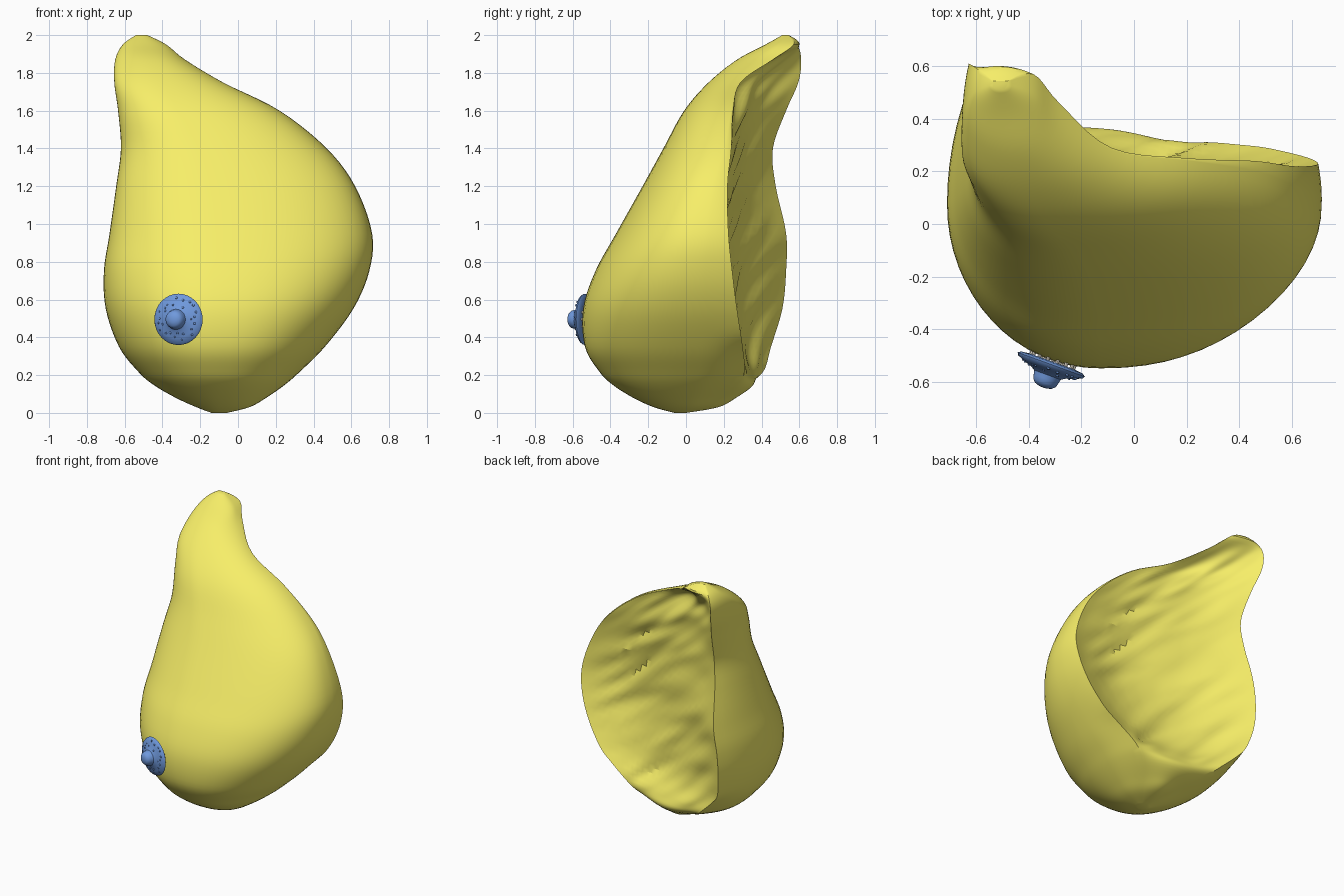
import bpy, bmesh, math, random
from mathutils import Vector, noise

if "Cube" in bpy.data.objects:
    bpy.data.objects.remove(bpy.data.objects["Cube"])

random.seed(4)


def material(name, rgb):
    m = bpy.data.materials.new(name)
    m.diffuse_color = (*rgb, 1)
    m.use_nodes = True
    m.node_tree.nodes["Principled BSDF"].inputs["Base Color"].default_value = m.diffuse_color
    return m


def make(name, bm, mat, angle):
    bmesh.ops.recalc_face_normals(bm, faces=bm.faces)
    me = bpy.data.meshes.new(name)
    bm.to_mesh(me)
    bm.free()
    me.materials.append(mat)
    ob = bpy.data.objects.new(name, me)
    bpy.context.collection.objects.link(ob)
    bpy.ops.object.select_all(action='DESELECT')
    ob.select_set(True)
    bpy.context.view_layer.objects.active = ob
    bpy.ops.object.shade_smooth_by_angle(angle=math.radians(angle))
    return ob


yellow = material("yellow_tissue", (0.93, 0.86, 0.14))
blue = material("blue_disc", (0.16, 0.32, 0.72))
beige = material("beige_ducts", (0.85, 0.79, 0.68))

# Body sections: z, left x, right x, front y, front peak x,
# widest y, left rim y, right rim y, depth of the hollow back
rows = [
    (0.00, -.14, -.06, -.06, -.10, -.02, .00, .00, 0),
    (0.03, -.22, .06, -.17, -.10, .00, .10, .10, -.07),
    (0.08, -.33, .15, -.28, -.10, .02, .19, .18, -.08),
    (0.15, -.45, .25, -.39, -.10, .05, .32, .27, -.06),
    (0.22, -.53, .33, -.46, -.11, .07, .41, .31, .02),
    (0.35, -.63, .46, -.535, -.12, .08, .45, .30, .10),
    (0.55, -.70, .61, -.545, -.13, .08, .51, .27, .15),
    (0.75, -.71, .695, -.48, -.13, .08, .53, .245, .17),
    (0.95, -.68, .71, -.37, -.13, .10, .53, .225, .17),
    (1.20, -.645, .62, -.23, -.16, .14, .475, .22, .13),
    (1.40, -.62, .47, -.12, -.22, .20, .46, .24, .09),
    (1.60, -.635, .22, -.01, -.32, .24, .53, .25, .09),
    (1.75, -.655, -.08, .12, -.40, .28, .595, .29, .08),
    (1.87, -.65, -.28, .27, -.45, .42, .61, .46, .04),
    (1.95, -.61, -.38, .42, -.50, .50, .59, .57, -.02),
    (2.00, -.54, -.48, .51, -.51, .53, .545, .545, 0),
]


def spline(u):
    i = min(int(u), len(rows) - 2)
    t = u - i
    a, b, c, d = (rows[min(max(k, 0), len(rows) - 1)] for k in range(i - 1, i + 3))
    return [0.5 * (2 * q + (r - p) * t + (2 * p - 5 * q + 4 * r - s) * t * t
                   + (3 * q - p - 3 * r + s) * t ** 3) for p, q, r, s in zip(a, b, c, d)]


def section(u):
    z, xl, xr, yf, px, yw, yl, yr, dep = spline(u)
    w = xr - xl
    low = 0.2 * max(0, 1 - z / 0.4)
    lx, rx = xl + (0.06 + low) * w, xr - (0.01 + low) * w
    pts = []
    # left flank from rim to widest point
    for k in range(6):
        s = 1 - k / 6
        pts.append((xl + (lx - xl) * s * s, yw + (yl - yw) * s, z))
    # rounded front
    n = 32
    for k in range(n + 1):
        a = math.pi * k / n
        c, s = math.cos(a), math.sin(a)
        e = 2 / 2.1 if c > 0 else 2 / 2.3
        rad = px - xl if c > 0 else xr - px
        x = px - math.copysign(abs(c) ** e, c) * rad
        pts.append((x, yw - (yw - yf) * max(s, 0) ** e, z))
    # right flank
    for k in range(1, 7):
        s = k / 6
        pts.append((xr + (rx - xr) * s * s, yw + (yr - yw) * s, z))
    # hollow back with slanting ridges
    m = 30
    for k in range(1, m):
        t = k / m
        x = rx + (lx - rx) * t
        ridge = noise.noise(Vector(((z + 0.75 * x) * 11, (x - 0.75 * z) * 1.8, 3)))
        fade = min(1, 4 * t * (1 - t) * 1.6) * min(1, max(0, dep) / 0.06)
        y = yr + (yl - yr) * t - dep * 4 * t * (1 - t) + 0.035 * ridge * fade
        pts.append((x, y, z))
    return pts


# Main tissue body
bm = bmesh.new()
steps = 5 * (len(rows) - 1)
rings = [[bm.verts.new(p) for p in section(i / 5)] for i in range(steps + 1)]
for r0, r1 in zip(rings, rings[1:]):
    for j in range(len(r0)):
        k = (j + 1) % len(r0)
        bm.faces.new((r0[j], r0[k], r1[k], r1[j]))
bm.faces.new(rings[0])
bm.faces.new(rings[-1])
make("tissue_body", bm, yellow, 32)

# Frame of the front disc
axis = Vector((-0.34, -0.94, 0)).normalized()
frame = axis.to_track_quat('Z', 'Y').to_matrix().to_4x4()
frame.translation = (-0.315, -0.535, 0.495)

# Domed disc with central tip, turned from a profile
profile = [(0.0, -.012), (.09, -.012), (.125, -.008), (.136, .0), (.13, .01), (.1, .022),
           (.07, .032), (.054, .042), (.05, .058), (.046, .074), (.034, .086), (.016, .092), (0, .093)]
bm = bmesh.new()
vs = [bm.verts.new((r, 0, h)) for r, h in profile]
es = [bm.edges.new(p) for p in zip(vs, vs[1:])]
bmesh.ops.spin(bm, geom=vs + es, axis=(0, 0, 1), cent=(0, 0, 0), angle=2 * math.pi, steps=32)
bmesh.ops.remove_doubles(bm, verts=bm.verts, dist=0.0005)
disc = make("front_disc", bm, blue, 40)
disc.matrix_world = frame

# Small bumps scattered on the disc
bm = bmesh.new()
for i in range(26):
    a = i * 2.4
    r = random.uniform(0.07, 0.12)
    h = 0.032 - (r - 0.07) * 0.36
    g = bmesh.ops.create_icosphere(bm, subdivisions=1, radius=random.uniform(.005, .008))
    bmesh.ops.translate(bm, verts=g['verts'], vec=(r * math.cos(a), r * math.sin(a), h))
bumps = make("disc_bumps", bm, blue, 60)
bumps.matrix_world = frame

# Short ducts joining disc and body
bm = bmesh.new()
for count, r in ((8, 0.04), (14, 0.085)):
    for i in range(count):
        a = 2 * math.pi * i / count
        g = bmesh.ops.create_cone(bm, cap_ends=True, segments=8, radius1=.01, radius2=.007, depth=.09)
        bmesh.ops.translate(bm, verts=g['verts'], vec=(r * math.cos(a), r * math.sin(a), -.05))
ducts = make("ducts", bm, beige, 40)
ducts.matrix_world = frame
